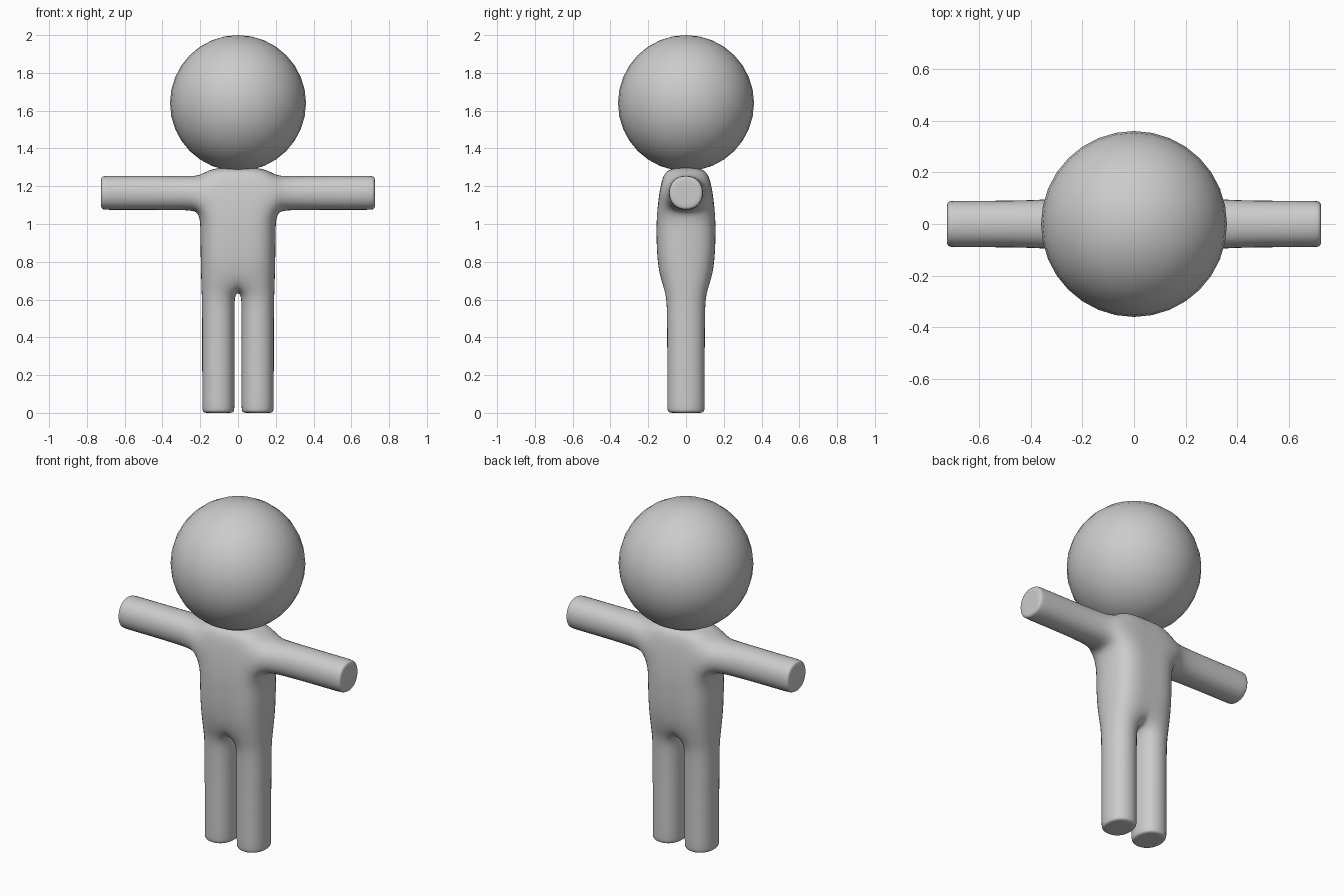
import bpy, bmesh
from mathutils import Vector

if "Cube" in bpy.data.objects:
    bpy.data.objects.remove(bpy.data.objects["Cube"])

grey = bpy.data.materials.new("light_grey")
grey.diffuse_color = (0.6, 0.6, 0.6, 1)
grey.use_nodes = True
grey.node_tree.nodes["Principled BSDF"].inputs["Base Color"].default_value = grey.diffuse_color


def sign(v):
    return 1 if v > 0 else -1


def extend(bm, face, rings, place):
    """Extrude a face once per ring; place() positions each corner."""
    for ring in rings:
        face = bmesh.ops.extrude_discrete_faces(bm, faces=[face])["faces"][0]
        mid = face.calc_center_median()
        for v in face.verts:
            v.co = place(ring, v.co - mid)


# Torso cage levels: height, half width, half depth
GAP = 0.011
levels = [(0.63, 0.200, 0.115), (0.78, 0.205, 0.152), (0.95, 0.207, 0.157),
          (1.06, 0.208, 0.155), (1.26, 0.210, 0.130), (1.30, 0.130, 0.080)]
bm = bmesh.new()
loops = []
for z, x, y in levels:
    pts = [(-x, -y), (-GAP, -y), (GAP, -y), (x, -y),
           (x, y), (GAP, y), (-GAP, y), (-x, y)]
    loops.append([bm.verts.new((px, py, z)) for px, py in pts])

arm_faces = {}
for i in range(len(loops) - 1):
    lo, hi = loops[i], loops[i + 1]
    for j in range(8):
        k = (j + 1) % 8
        f = bm.faces.new((lo[j], lo[k], hi[k], hi[j]))
        if i == 3 and j in (3, 7):
            arm_faces[1 if j == 3 else -1] = f

# Crotch, leg roots and shoulder top
leg_faces = {}
for j, side in ((0, -1), (1, 0), (2, 1)):
    b, t = loops[0], loops[-1]
    f = bm.faces.new((b[j], b[7 - j], b[6 - j], b[j + 1]))
    if side:
        leg_faces[side] = f
    bm.faces.new((t[j], t[j + 1], t[6 - j], t[7 - j]))

# Arms and legs: (distance along limb, thickness factor)
arm_rings = [(0.26, 1), (0.69, 1), (0.725, 1), (0.725, 0.6)]
leg_rings = [(0.55, 1), (0.04, 1), (0.0, 1), (0.0, 0.6)]
for s in (-1, 1):
    extend(bm, arm_faces[s], arm_rings,
           lambda r, d, s=s: Vector((s * r[0], sign(d.y) * 0.098 * r[1],
                                     1.165 + sign(d.z) * 0.098 * r[1])))
    extend(bm, leg_faces[s], leg_rings,
           lambda r, d, s=s: Vector((s * 0.104 + sign(d.x) * 0.093 * r[1],
                                     sign(d.y) * 0.108 * r[1], r[0])))
bmesh.ops.recalc_face_normals(bm, faces=bm.faces)

mesh = bpy.data.meshes.new("body")
bm.to_mesh(mesh)
bm.free()
body = bpy.data.objects.new("body", mesh)
bpy.context.collection.objects.link(body)
mesh.materials.append(grey)
mesh.polygons.foreach_set("use_smooth", [True] * len(mesh.polygons))
sub = body.modifiers.new("rounding", "SUBSURF")
sub.levels = sub.render_levels = 3

# Head
bpy.ops.mesh.primitive_uv_sphere_add(segments=32, ring_count=16, radius=0.36,
                                     location=(0, 0, 1.64))
head = bpy.context.object
head.name = "head"
head.data.materials.append(grey)
bpy.ops.object.shade_smooth()
